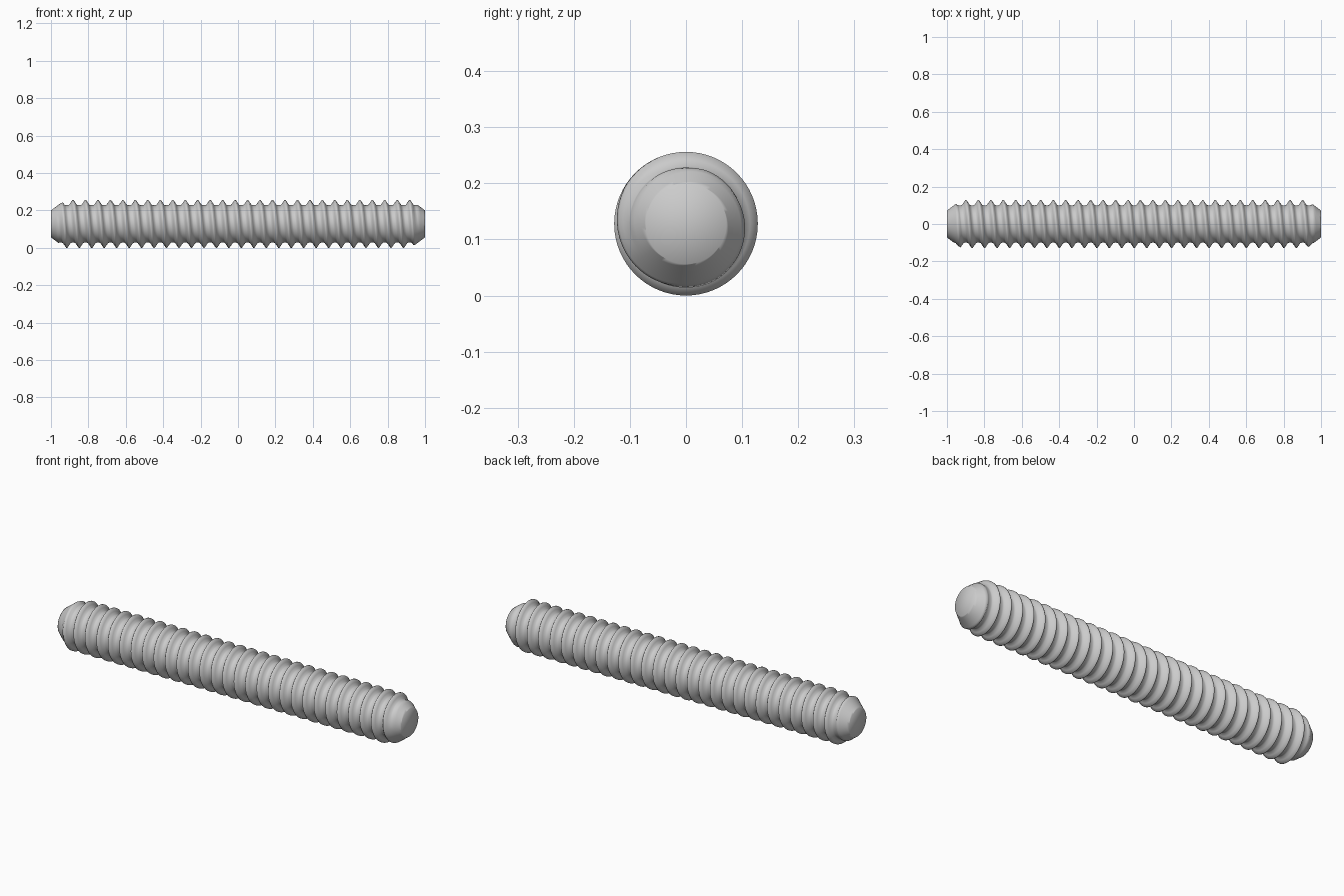
import bpy, bmesh
from math import sin, cos, pi

if "Cube" in bpy.data.objects:
    bpy.data.objects.remove(bpy.data.objects["Cube"])

HALF = 1.0            # half length of the rod
PITCH = 2 / 30
R_CREST, R_ROOT, R_END = 0.128, 0.1, 0.072
CHAMFER = 0.75        # radius gained per unit of length at the tips
SEG, TURNS = 64, 34
CREST_X = -0.882      # a crest on the top line

# one pitch of the thread: (fraction of pitch, height 0..1), crest at 0
PROFILE = [(-0.04, 1), (0.04, 1), (0.18, 0.5), (0.31, 0.06),
           (0.42, 0), (0.58, 0), (0.69, 0.06), (0.82, 0.5)]
K = len(PROFILE)


def thread_vert(bm, row, seg):
    """Point of the right-handed helical surface, trimmed to the chamfered ends."""
    a = 2 * pi * seg / SEG
    turn, k = divmod(row, K)
    frac, h = PROFILE[k]
    x = CREST_X - 4 * PITCH + PITCH * (turn + frac + seg / SEG - 0.25)
    x = max(-HALF, min(HALF, x))
    r = R_ROOT + (R_CREST - R_ROOT) * h
    r = min(r, R_END + CHAMFER * (HALF - abs(x)))
    return bm.verts.new((x, r * cos(a), R_CREST + r * sin(a)))


# threaded surface: the last segment joins one pitch further along
bm = bmesh.new()
rows = [[thread_vert(bm, j, s) for s in range(SEG)] for j in range(TURNS * K)]
for j in range(len(rows) - K - 1):
    for s in range(SEG):
        a, b = rows[j][s], rows[j + 1][s]
        if s < SEG - 1:
            d, c = rows[j][s + 1], rows[j + 1][s + 1]
        else:
            d, c = rows[j + K][0], rows[j + K + 1][0]
        bm.faces.new((a, b, c, d))

# merge the clamped tips and close them
bmesh.ops.remove_doubles(bm, verts=bm.verts, dist=1e-5)
loose = [v for v in bm.verts if not v.link_faces]
bmesh.ops.delete(bm, geom=loose, context='VERTS')
for side in (-HALF, HALF):
    ring = [e for e in bm.edges if e.is_boundary
            and all(abs(v.co.x - side) < 1e-4 for v in e.verts)]
    bmesh.ops.holes_fill(bm, edges=ring, sides=0)
bmesh.ops.recalc_face_normals(bm, faces=bm.faces)

mesh = bpy.data.meshes.new("threaded_rod")
bm.to_mesh(mesh)
bm.free()
mesh.shade_smooth()
rod = bpy.data.objects.new("threaded_rod", mesh)
bpy.context.collection.objects.link(rod)
